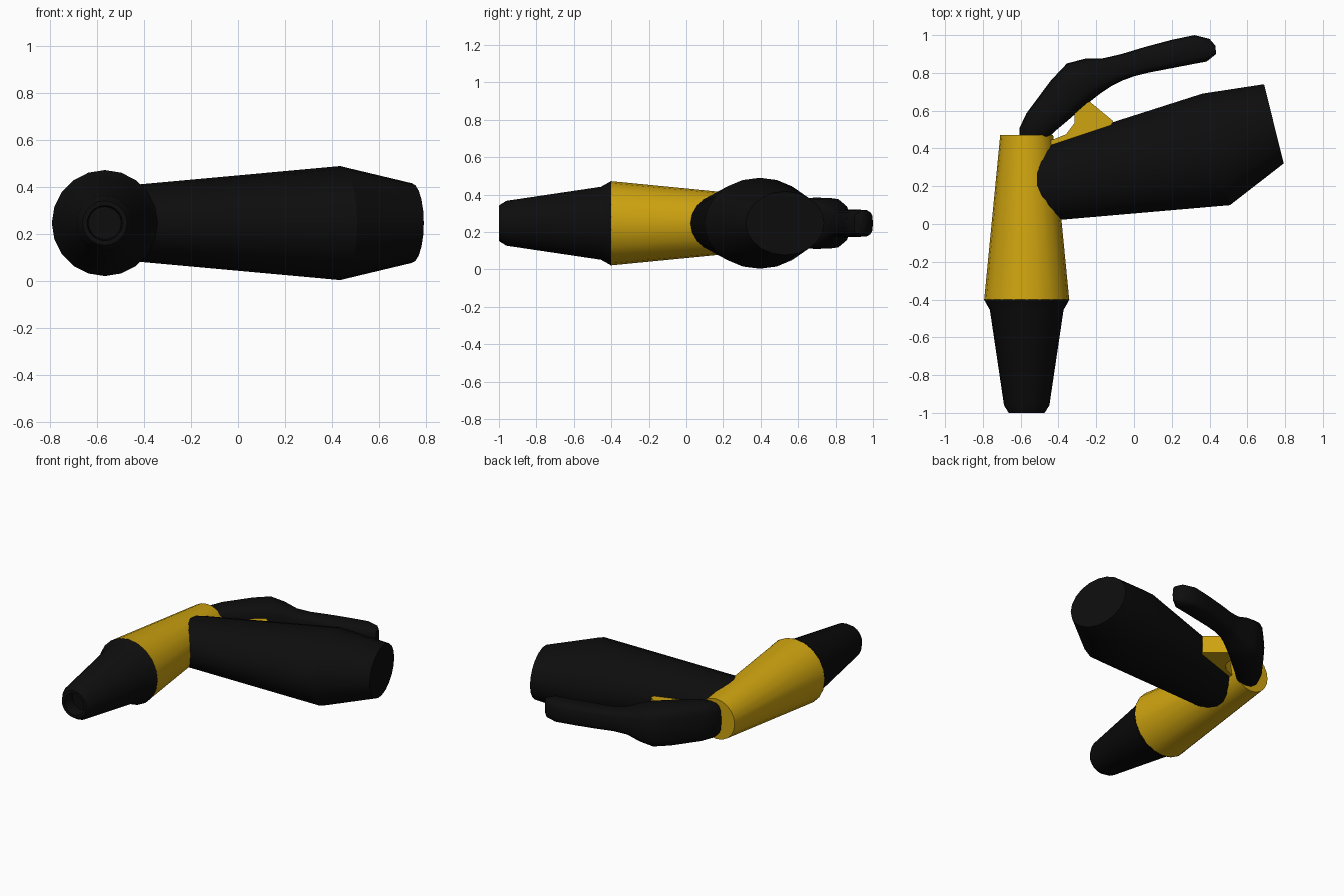
import bpy, bmesh, math
from mathutils import Vector

cube = bpy.data.objects.get("Cube")
if cube:
    bpy.data.objects.remove(cube, do_unlink=True)

MID = 0.247       # height of the centre plane
BODY_X = -0.568   # barrel axis
SIDES = 20


def make_material(name, rgb):
    mat = bpy.data.materials.new(name)
    mat.use_nodes = True
    colour = (*rgb, 1)
    mat.diffuse_color = colour
    mat.node_tree.nodes["Principled BSDF"].inputs["Base Color"].default_value = colour
    return mat


yellow = make_material("yellow paint", (0.62, 0.37, 0.005))
black = make_material("black rubber", (0.004, 0.004, 0.004))


def superellipse(centre, across, up, count, power=1.0):
    """Closed ring around centre, spanned by two half-axis vectors."""
    ring = []
    for i in range(count):
        a = math.tau * i / count
        c, s = math.cos(a), math.sin(a)
        ring.append(centre + across * math.copysign(abs(c) ** power, c)
                    + up * math.copysign(abs(s) ** power, s))
    return ring


def loft(name, rings, mat, angle=35):
    """Skin a list of rings and cap both ends."""
    bm = bmesh.new()
    loops = [[bm.verts.new(p) for p in ring] for ring in rings]
    n = len(loops[0])
    for a, b in zip(loops, loops[1:]):
        for i in range(n):
            j = (i + 1) % n
            bm.faces.new((a[i], a[j], b[j], b[i]))
    bm.faces.new(loops[0])
    bm.faces.new(loops[-1])
    bmesh.ops.recalc_face_normals(bm, faces=bm.faces)
    mesh = bpy.data.meshes.new(name)
    bm.to_mesh(mesh)
    bm.free()
    mesh.materials.append(mat)
    obj = bpy.data.objects.new(name, mesh)
    bpy.context.collection.objects.link(obj)
    bpy.ops.object.select_all(action="DESELECT")
    obj.select_set(True)
    bpy.context.view_layer.objects.active = obj
    bpy.ops.object.shade_smooth_by_angle(angle=math.radians(angle))
    return obj


def turned(name, profile, mat):
    """Round part along y from (y, radius) pairs."""
    rings = [superellipse(Vector((BODY_X, y, MID)), Vector((r, 0, 0)),
                          Vector((0, 0, r)), SIDES) for y, r in profile]
    return loft(name, rings, mat)


# Barrel and nose with a recessed bore
turned("barrel", [(-0.4, 0.225), (0.472, 0.14)], yellow)
turned("nose", [(-0.92, 0.07), (-1.0, 0.075), (-1.0, 0.095), (-0.96, 0.12),
                (-0.455, 0.195), (-0.4, 0.226)], black)

# Grip: oval sections along a tilted axis (along, offset, half width, half height)
axis = Vector((0.971, 0.24, 0))
side = Vector((-0.24, 0.971, 0))
grip_sections = [(-0.5, 0.325, 0.19, 0.152), (0.517, 0.279, 0.304, 0.243),
                 (0.846, 0.337, 0.216, 0.17)]
loft("grip", [superellipse(axis * u + side * v + Vector((0, 0, MID)), side * w,
                           Vector((0, 0, h)), SIDES)
              for u, v, w, h in grip_sections], black, 25)

# Lever: outer point, inner point and half height of each section
lever_sections = [
    ((-0.605, 0.46), (-0.45, 0.46), 0.11),
    ((-0.605, 0.51), (-0.42, 0.49), 0.125),
    ((-0.57, 0.585), (-0.36, 0.54), 0.132),
    ((-0.44, 0.76), (-0.25, 0.635), 0.137),
    ((-0.355, 0.85), (-0.18, 0.69), 0.135),
    ((-0.26, 0.875), (-0.12, 0.73), 0.11),
    ((-0.165, 0.877), (-0.06, 0.76), 0.082),
    ((-0.065, 0.90), (0.0, 0.782), 0.073),
    ((0.05, 0.935), (0.07, 0.80), 0.073),
    ((0.20, 0.975), (0.21, 0.827), 0.073),
    ((0.32, 1.0), (0.33, 0.85), 0.073),
    ((0.40, 0.98), (0.385, 0.86), 0.07),
    ((0.43, 0.945), (0.435, 0.90), 0.055),
]
rings = []
for outer, inner, h in lever_sections:
    o, i = Vector((*outer, MID)), Vector((*inner, MID))
    rings.append(superellipse((o + i) / 2, (o - i) / 2, Vector((0, 0, h)), 16, 0.6))
loft("lever", rings, black, 50)

# Valve bracket between lever and grip
bracket = [(-0.235, 0.648), (-0.11, 0.545), (-0.15, 0.47), (-0.42, 0.38),
           (-0.46, 0.44), (-0.43, 0.447), (-0.36, 0.475), (-0.315, 0.535), (-0.315, 0.61)]
loft("valve_bracket", [[Vector((x, y, MID + z)) for x, y in bracket]
                       for z in (-0.06, 0.06)], yellow, 20)
